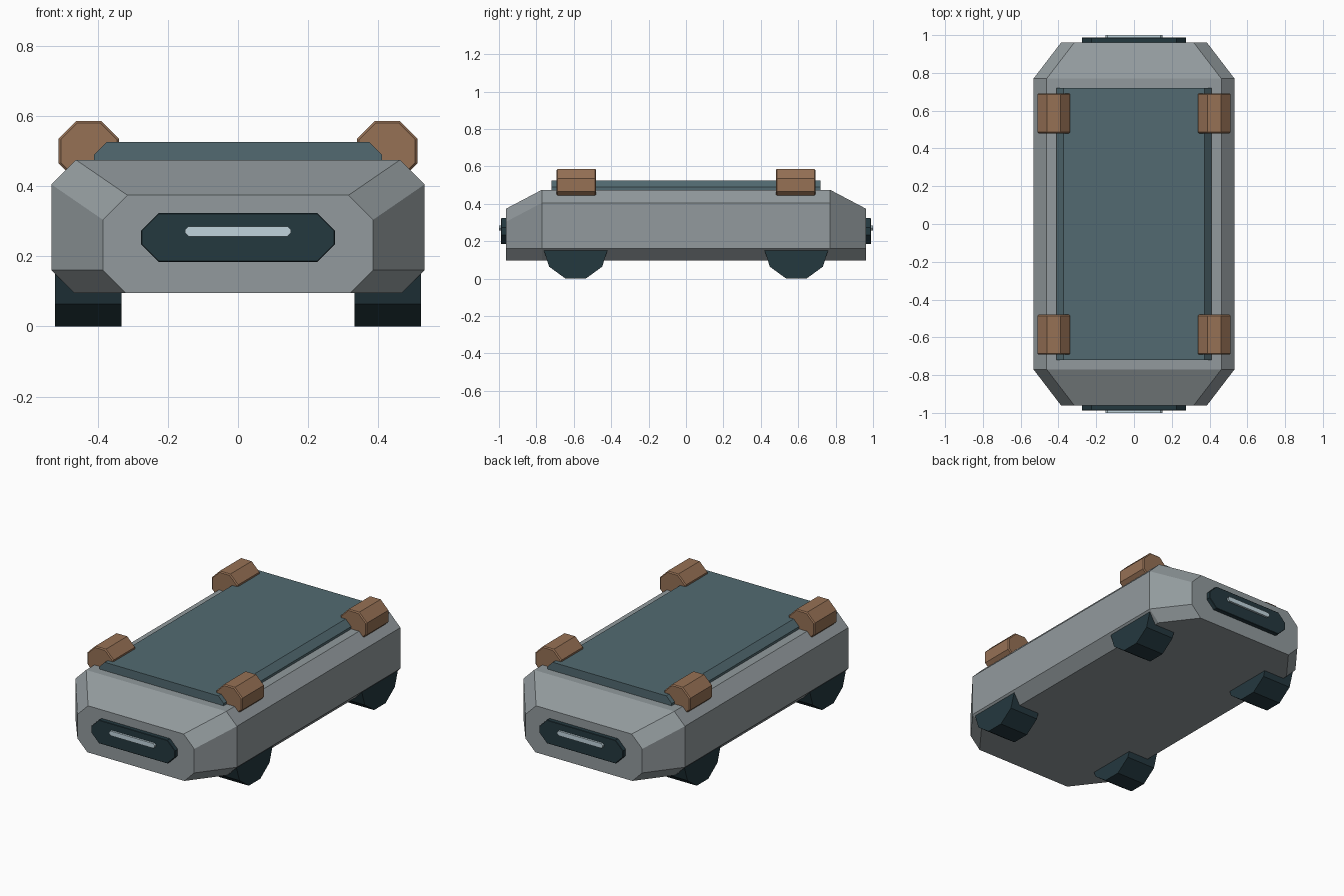
import bpy
import bmesh

cube = bpy.data.objects.get("Cube")
if cube:
    bpy.data.objects.remove(cube, do_unlink=True)


def material(name, rgb):
    # 8-bit display colour converted to linear
    lin = [((c / 255 + 0.055) / 1.055) ** 2.4 for c in rgb]
    m = bpy.data.materials.new(name)
    m.use_nodes = True
    m.diffuse_color = (*lin, 1)
    bsdf = next(n for n in m.node_tree.nodes if n.type == 'BSDF_PRINCIPLED')
    bsdf.inputs["Base Color"].default_value = (*lin, 1)
    return m


grey = material("hull grey", (146, 154, 157))
brown = material("strap brown", (150, 113, 85))
teal = material("panel teal", (82, 106, 113))
dark = material("dark teal", (36, 56, 63))
pale = material("light strip", (192, 212, 220))


def chamfered(w, bottom, top, low, high, cx=0):
    """Cross-section in x and z: half width w, with cut corners."""
    half = [(w - low, bottom), (w, bottom + low), (w, top - high), (w - high, top)]
    return [(cx + x, z) for x, z in half] + [(cx - x, z) for x, z in reversed(half)]


def loft(name, sections, mat, bevel=0):
    """Skin a list of (y, cross-section) and cap both ends."""
    bm = bmesh.new()
    rings = [[bm.verts.new((x, y, z)) for x, z in pts] for y, pts in sections]
    for a, b in zip(rings, rings[1:]):
        for i in range(len(a)):
            j = (i + 1) % len(a)
            bm.faces.new((a[i], a[j], b[j], b[i]))
    caps = [bm.faces.new(rings[0]), bm.faces.new(rings[-1])]
    if bevel:
        edges = [e for f in caps for e in f.edges]
        bmesh.ops.bevel(bm, geom=edges, offset=bevel, segments=1, affect='EDGES')
    bmesh.ops.recalc_face_normals(bm, faces=bm.faces)
    mesh = bpy.data.meshes.new(name)
    bm.to_mesh(mesh)
    bm.free()
    mesh.materials.append(mat)
    obj = bpy.data.objects.new(name, mesh)
    bpy.context.collection.objects.link(obj)
    return obj


# Hull with tapered nose and tail
middle = chamfered(0.532, 0.096, 0.475, 0.065, 0.07)
end = chamfered(0.385, 0.096, 0.374, 0.065, 0.07)
loft("hull", [(-0.962, end), (-0.77, middle), (0.77, middle), (0.962, end)], grey)

# Raised deck panel
deck = chamfered(0.41, 0.44, 0.525, 0.035, 0.036)
loft("deck_panel", [(-0.72, deck), (0.72, deck)], teal)

# Light housing and strip at both ends
for side, label in ((-1, "front"), (1, "back")):
    housing = chamfered(0.276, 0.184, 0.323, 0.05, 0.05)
    strip = chamfered(0.151, 0.257, 0.285, 0.01, 0.01)
    loft(label + "_light_housing", [(side * 0.95, housing), (side * 0.988, housing)], dark, 0.002)
    loft(label + "_light_strip", [(side * 0.98, strip), (side, strip)], pale)

# Wheels and corner bumpers
for sy, end_name in ((-1, "front"), (1, "back")):
    for sx, side_name in ((1, "left"), (-1, "right")):
        where = end_name + "_" + side_name
        block = chamfered(0.086, 0.414, 0.586, 0.051, 0.051, sx * 0.425)
        loft(where + "_bumper", [(sy * 0.48, block), (sy * 0.692, block)], brown, 0.006)

        bpy.ops.mesh.primitive_cylinder_add(
            vertices=10, radius=0.175, depth=0.19,
            location=(sx * 0.427, sy * 0.59, 0.1665), rotation=(0, 1.570796, 0))
        wheel = bpy.context.object
        wheel.name = where + "_wheel"
        # Turn so that one flat rests on the ground
        bm = bmesh.new()
        bm.from_mesh(wheel.data)
        if max(v.co.x for v in bm.verts) > 0.17:
            for v in bm.verts:
                v.co.x, v.co.y = v.co.y, -v.co.x
        bm.to_mesh(wheel.data)
        bm.free()
        wheel.data.materials.append(dark)
